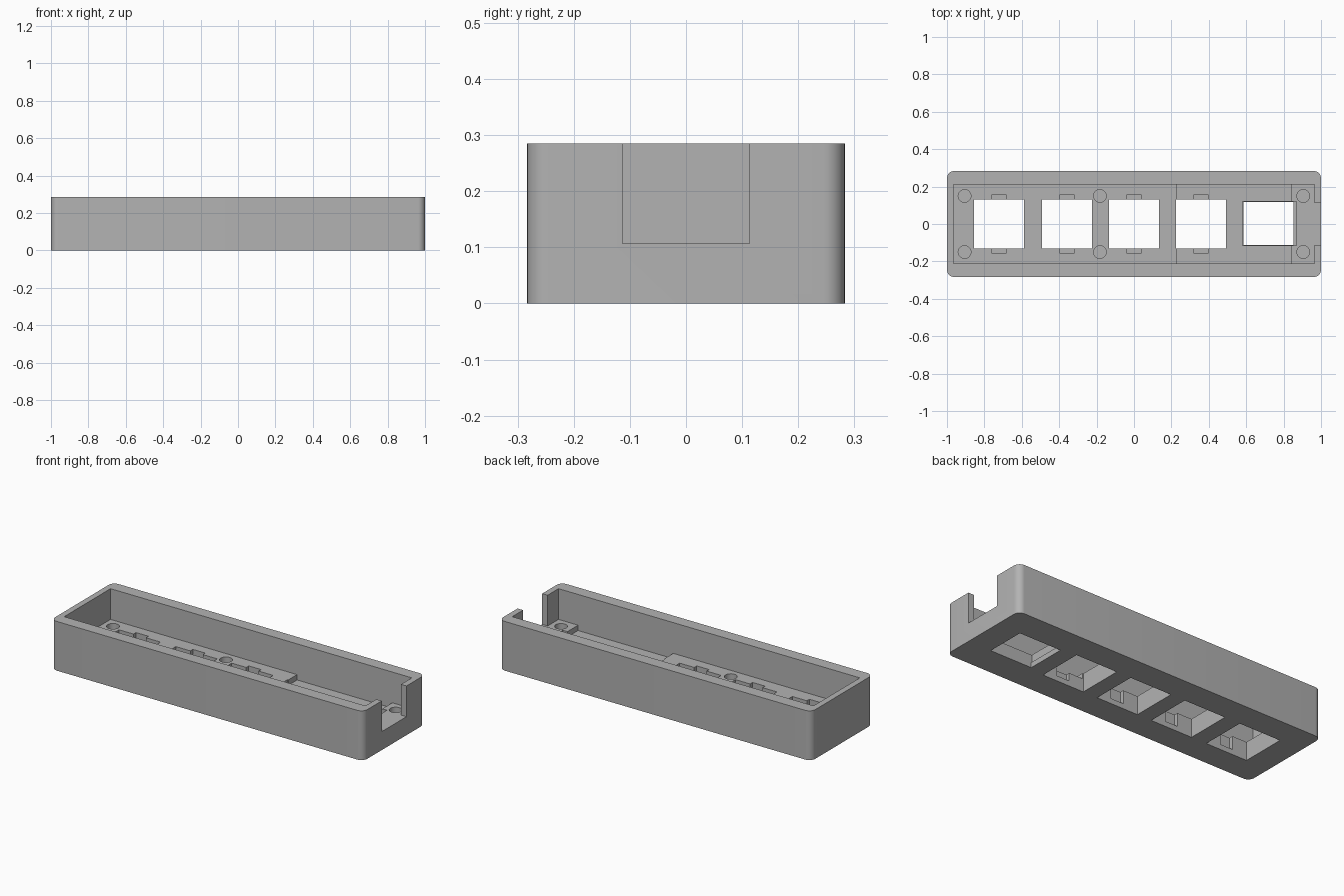
import bpy
import bmesh

default = bpy.data.objects.get("Cube")
if default:
    bpy.data.objects.remove(default, do_unlink=True)

# Overall sizes and floor levels
LENGTH, WIDTH, HEIGHT = 2.0, 0.566, 0.285
RAISED, LOW, PLATE = 0.107, 0.076, 0.03
INNER_X, INNER_Y = 0.965, 0.212
ABOVE = 0.4

grey = bpy.data.materials.new("Plain grey")
grey.use_nodes = True
grey.diffuse_color = (0.45, 0.45, 0.45, 1)
grey.node_tree.nodes["Principled BSDF"].inputs["Base Color"].default_value = grey.diffuse_color


def add_object(name, bm):
    mesh = bpy.data.meshes.new(name)
    bm.to_mesh(mesh)
    bm.free()
    mesh.materials.append(grey)
    obj = bpy.data.objects.new(name, mesh)
    bpy.context.collection.objects.link(obj)
    return obj


def box(name, x, y, z):
    """Box between the given (low, high) limits on each axis."""
    bm = bmesh.new()
    bmesh.ops.create_cube(bm, size=1)
    for v in bm.verts:
        v.co = [lim[0] if c < 0 else lim[1] for c, lim in zip(v.co, (x, y, z))]
    return add_object(name, bm)


def cylinder(name, x, y, radius, z):
    bm = bmesh.new()
    bmesh.ops.create_cone(bm, cap_ends=True, segments=32, radius1=radius,
                          radius2=radius, depth=z[1] - z[0])
    bmesh.ops.translate(bm, verts=bm.verts, vec=(x, y, (z[0] + z[1]) / 2))
    return add_object(name, bm)


def apply_modifier(obj, mod):
    bpy.context.view_layer.objects.active = obj
    bpy.ops.object.modifier_apply(modifier=mod.name)


def cut(obj, cutter):
    mod = obj.modifiers.new("Cut", 'BOOLEAN')
    mod.operation = 'DIFFERENCE'
    mod.solver = 'EXACT'
    mod.object = cutter
    apply_modifier(obj, mod)
    bpy.data.objects.remove(cutter, do_unlink=True)


# Outer shell with rounded upright corners
bm = bmesh.new()
bmesh.ops.create_cube(bm, size=1)
bmesh.ops.scale(bm, verts=bm.verts, vec=(LENGTH, WIDTH, HEIGHT))
bmesh.ops.translate(bm, verts=bm.verts, vec=(0, 0, HEIGHT / 2))
upright = [e for e in bm.edges if abs(e.verts[0].co.z - e.verts[1].co.z) > 0.1]
bmesh.ops.bevel(bm, geom=upright, offset=0.038, segments=8, profile=0.5, affect='EDGES')
case = add_object("case", bm)

# Main cavity, lower floor bay and the notch in the end wall
cut(case, box("cavity", (-INNER_X, INNER_X), (-INNER_Y, INNER_Y), (RAISED, ABOVE)))
cut(case, box("low_bay", (0.23, 0.84), (-INNER_Y, INNER_Y), (LOW, ABOVE)))
cut(case, box("end_notch", (0.9, 1.1), (-0.113, 0.113), (RAISED, ABOVE)))

# Square switch openings with clip recesses above the thin bottom plate
for x in (-0.722, -0.358, 0, 0.358):
    cut(case, box("opening", (x - 0.133, x + 0.133), (-0.132, 0.132), (-0.1, ABOVE)))
    cut(case, box("clip_recess", (x - 0.04, x + 0.04), (-0.155, 0.155), (PLATE, ABOVE)))

# Wide opening with a slightly larger pocket above it
cut(case, box("wide_opening", (0.585, 0.853), (-0.113, 0.117), (-0.1, ABOVE)))
cut(case, box("wide_pocket", (0.58, 0.87), (-0.115, 0.12), (PLATE, ABOVE)))

# Blind screw holes
for x in (-0.906, -0.182, 0.905):
    for y in (-0.15, 0.15):
        cut(case, cylinder("screw_hole", x, y, 0.034, (PLATE, ABOVE)))

# Smooth curved walls, keep the edges crisp
bpy.ops.object.select_all(action='DESELECT')
case.select_set(True)
bpy.context.view_layer.objects.active = case
bpy.ops.object.shade_smooth_by_angle(angle=0.5)
